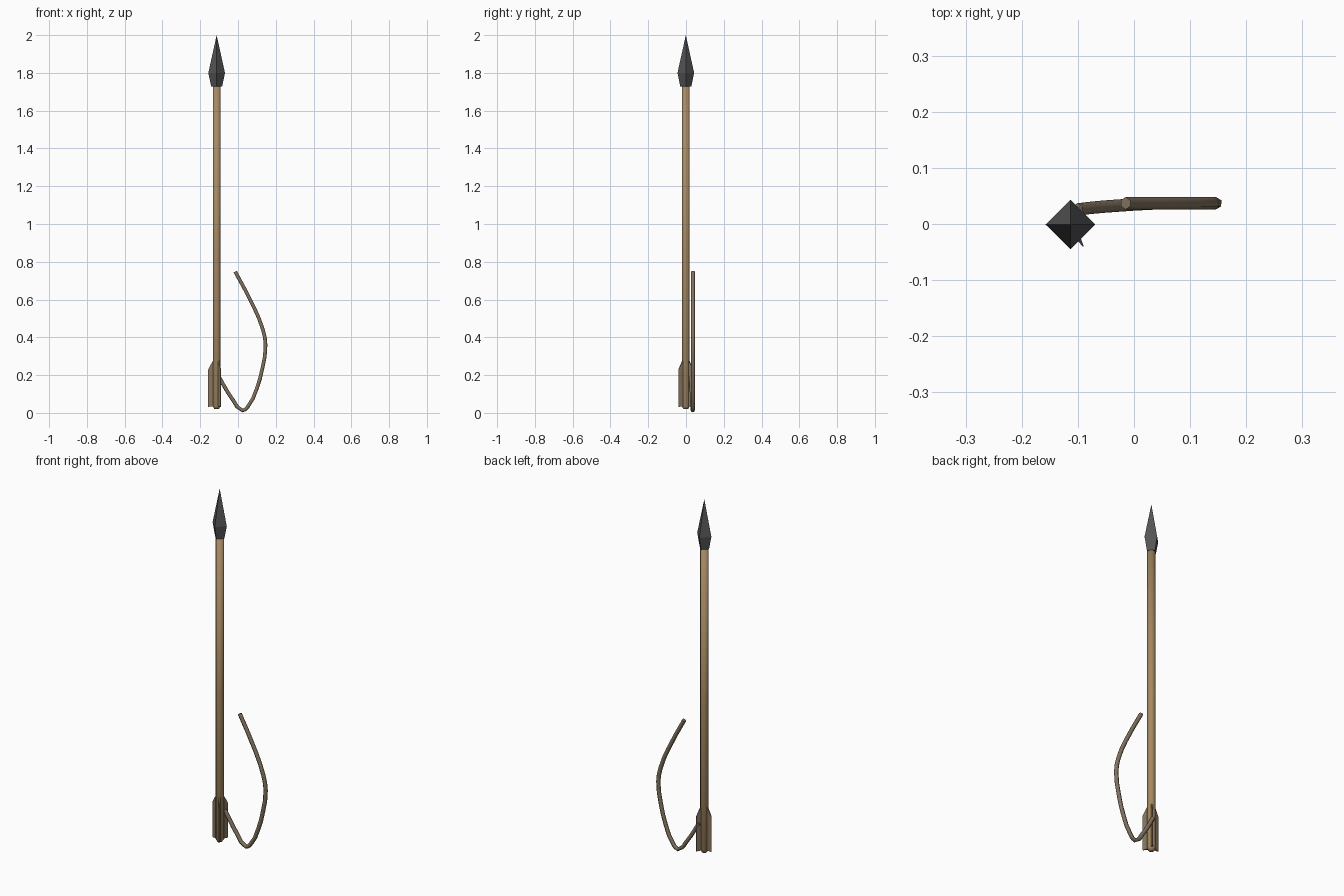
import bpy, bmesh
from math import sin, cos, radians, pi

if "Cube" in bpy.data.objects:
    bpy.data.objects.remove(bpy.data.objects["Cube"])

AX, AY = -0.113, -0.001  # arrow axis


def material(name, rgb):
    m = bpy.data.materials.new(name)
    m.diffuse_color = (*rgb, 1)
    m.use_nodes = True
    m.node_tree.nodes["Principled BSDF"].inputs["Base Color"].default_value = m.diffuse_color
    return m


wood = material("wood", (0.38, 0.25, 0.12))
feather = material("feather", (0.24, 0.18, 0.11))
cord = material("cord", (0.22, 0.17, 0.115))
metal = material("dark_metal", (0.09, 0.09, 0.09))


def finish(name, bm, mat, smooth=False):
    bmesh.ops.recalc_face_normals(bm, faces=bm.faces)
    me = bpy.data.meshes.new(name)
    bm.to_mesh(me)
    bm.free()
    for p in me.polygons:
        p.use_smooth = smooth
    me.materials.append(mat)
    ob = bpy.data.objects.new(name, me)
    bpy.context.collection.objects.link(ob)
    ob.location = (AX, AY, 0)
    return ob


def lathe(name, profile, sides, mat, smooth=False, turn=0.0):
    """Stack of capped rings; a radius of 0 makes a point."""
    bm = bmesh.new()
    rings = [[bm.verts.new((r * cos(turn + 2 * pi * i / sides),
                            r * sin(turn + 2 * pi * i / sides), z))
              for i in range(sides if r else 1)] for r, z in profile]
    for a, b in zip(rings, rings[1:]):
        for i in range(sides):
            j = (i + 1) % sides
            bm.faces.new([a[i], a[j], b[0]] if len(b) == 1
                         else [a[i], a[j], b[j], b[i]])
    for ring in (rings[0], rings[-1]):
        if len(ring) > 1:
            bm.faces.new(ring)
    return finish(name, bm, mat, smooth)


# Shaft with a slightly tapered nock end
lathe("shaft", [(0.013, 0.02), (0.022, 0.034), (0.022, 0.85), (0.022, 1.735)],
      8, wood, smooth=True, turn=pi / 8)

# Four-sided arrowhead
lathe("arrowhead", [(0.029, 1.727), (0.044, 1.80), (0, 2.0)], 4, metal)

# Three wedge-shaped feather vanes
for n, angle in enumerate((60, 180, 300)):
    c, s = cos(radians(angle)), sin(radians(angle))
    bm = bmesh.new()
    sides = []
    for side in (-1, 1):
        sides.append([bm.verts.new((r * c - side * t * s, r * s + side * t * c, z))
                      for r, t, z in ((0.015, 0.006, 0.034), (0.045, 0.001, 0.032),
                                      (0.045, 0.001, 0.23), (0.015, 0.006, 0.285))])
        bm.faces.new(sides[-1])
    a, b = sides
    for i in range(4):
        j = (i + 1) % 4
        bm.faces.new((a[i], a[j], b[j], b[i]))
    finish(f"feather_vane_{n + 1}", bm, feather)

# Loose cord trailing from the feathers
path = [(-0.100, 0.026, 0.19), (-0.075, 0.029, 0.145), (-0.025, 0.033, 0.066),
        (0.024, 0.036, 0.013), (0.052, 0.037, 0.033), (0.098, 0.037, 0.125),
        (0.130, 0.037, 0.24), (0.146, 0.037, 0.36), (0.132, 0.037, 0.44),
        (0.084, 0.037, 0.56), (-0.015, 0.037, 0.748)]
cu = bpy.data.curves.new("cord", "CURVE")
cu.dimensions = "3D"
cu.bevel_depth = 0.011
cu.bevel_resolution = 1
cu.use_fill_caps = True
cu.resolution_u = 2
sp = cu.splines.new("BEZIER")
sp.bezier_points.add(len(path) - 1)
for p, co in zip(sp.bezier_points, path):
    p.co = co
    p.handle_left_type = p.handle_right_type = "AUTO"
cu.materials.append(cord)
bpy.context.collection.objects.link(bpy.data.objects.new("cord", cu))
